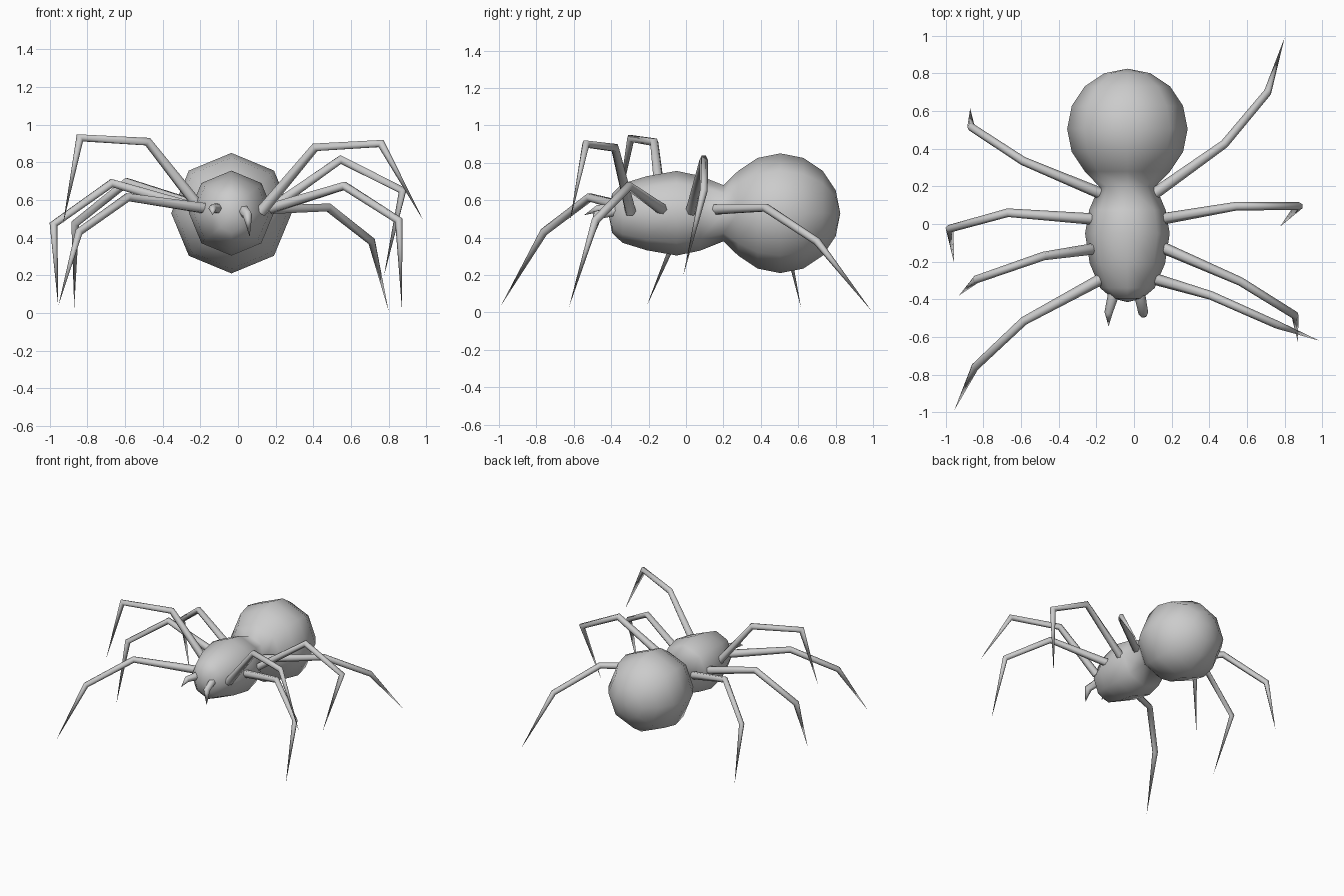
import bpy, bmesh, math
from mathutils import Vector

if "Cube" in bpy.data.objects:
    bpy.data.objects.remove(bpy.data.objects["Cube"])


def loft(name, rings, sides, close_start=True, smooth_all=True):
    """Skin a list of rings; a ring of one point becomes a pole."""
    bm = bmesh.new()
    loops = [[bm.verts.new(p) for p in ring] for ring in rings]
    for a, b in zip(loops, loops[1:]):
        for i in range(sides):
            j = (i + 1) % sides
            if len(a) == 1:
                bm.faces.new((a[0], b[j], b[i]))
            elif len(b) == 1:
                bm.faces.new((a[i], a[j], b[0]))
            else:
                bm.faces.new((a[i], a[j], b[j], b[i]))
    if len(loops[0]) > 1:
        bm.faces.new(loops[0][::-1])
    bmesh.ops.recalc_face_normals(bm, faces=bm.faces[:])
    for f in bm.faces:
        f.smooth = len(f.verts) <= 4
    me = bpy.data.meshes.new(name)
    bm.to_mesh(me)
    bm.free()
    ob = bpy.data.objects.new(name, me)
    bpy.context.collection.objects.link(ob)
    return ob


def limb(name, points, radii, sides=6):
    """Tapered tube along a polyline, ending in a sharp point."""
    pts = [Vector(p) for p in points]
    rings = []
    for i, (p, r) in enumerate(zip(pts, radii)):
        if r == 0:
            rings.append([p])
            continue
        d_in = (p - pts[max(i - 1, 0)]).normalized()
        d_out = (pts[min(i + 1, len(pts) - 1)] - p).normalized()
        t = (d_in + d_out).normalized()
        # one shared bend-plane normal keeps the rings from twisting
        n = (pts[-1] - pts[0]).cross(Vector((0, 0, 1))).normalized()
        u = (n - t * n.dot(t)).normalized()
        v = t.cross(u)
        k = r / max(0.8, d_out.dot(t))
        rings.append([p + u * r * math.cos(a) + v * k * math.sin(a)
                      for a in (2 * math.pi * s / sides for s in range(sides))])
    return loft(name, rings, sides)


# Body: head, waist and round abdomen in one eight-sided loft along y
CX, CZ, SIDES = -0.035, 0.53, 8
profile = [(-0.415, 0, 0), (-0.395, 0.08, 0.105), (-0.34, 0.145, 0.158),
           (-0.21, 0.2, 0.198), (-0.05, 0.225, 0.226), (0.075, 0.203, 0.2),
           (0.2, 0.15, 0.15)]
AB_Y, AB_R = 0.505, 0.32
for k in range(2, 9):
    a = math.pi * k / 8
    r = AB_R * math.sin(a) if k < 8 else 0
    profile.append((AB_Y - AB_R * math.cos(a), r, r))
body_rings = []
for y, rx, rz in profile:
    if rx == 0:
        body_rings.append([Vector((CX, y, CZ))])
    else:
        body_rings.append([Vector((CX + rx * math.cos(math.tau * s / SIDES), y,
                                   CZ + rz * math.sin(math.tau * s / SIDES)))
                           for s in range(SIDES)])
loft("body", body_rings, SIDES)

# Legs: root, knee, ankle, tip
legs = {
    "left_leg_1": [(-0.17, -0.29, 0.555), (-0.585, -0.515, 0.615), (-0.845, -0.76, 0.43), (-0.955, -0.99, 0.035)],
    "left_leg_2": [(-0.20, -0.13, 0.555), (-0.48, -0.17, 0.91), (-0.84, -0.295, 0.93), (-0.93, -0.38, 0.47)],
    "left_leg_3": [(-0.20, 0.025, 0.55), (-0.67, 0.06, 0.69), (-0.98, -0.025, 0.47), (-0.955, -0.21, 0.035)],
    "left_leg_4": [(-0.16, 0.155, 0.55), (-0.59, 0.335, 0.695), (-0.865, 0.515, 0.475), (-0.87, 0.615, 0.025)],
    "right_leg_1": [(0.12, -0.295, 0.535), (0.41, -0.38, 0.88), (0.76, -0.535, 0.9), (0.985, -0.62, 0.49)],
    "right_leg_2": [(0.14, -0.12, 0.545), (0.565, -0.305, 0.675), (0.855, -0.485, 0.49), (0.87, -0.625, 0.03)],
    "right_leg_3": [(0.14, 0.025, 0.53), (0.545, 0.095, 0.815), (0.875, 0.095, 0.65), (0.775, -0.015, 0.195)],
    "right_leg_4": [(0.10, 0.155, 0.55), (0.48, 0.425, 0.56), (0.71, 0.7, 0.38), (0.8, 0.99, 0.01)],
}
for name, pts in legs.items():
    limb(name, pts, (0.031, 0.023, 0.021, 0))

# Fangs
limb("left_fang", [(-0.105, -0.36, 0.555), (-0.135, -0.47, 0.555), (-0.135, -0.545, 0.52)], (0.031, 0.022, 0))
limb("right_fang", [(0.025, -0.35, 0.55), (0.05, -0.475, 0.52), (0.062, -0.495, 0.405)], (0.031, 0.026, 0))
